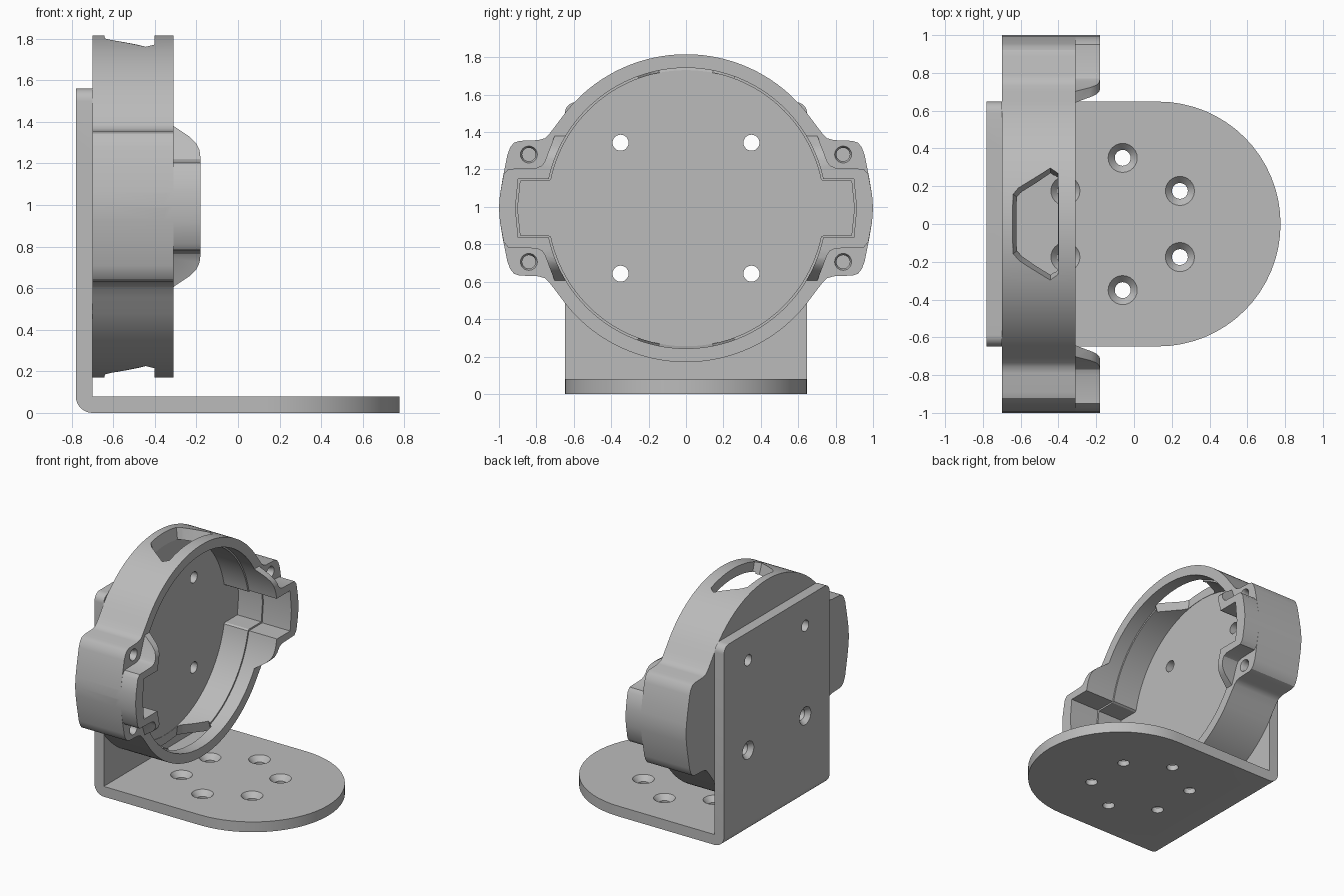
import bpy, bmesh
from math import sin, cos, radians, pi
from mathutils import Vector

cube = bpy.data.objects.get("Cube")
if cube:
    bpy.data.objects.remove(cube, do_unlink=True)

grey = bpy.data.materials.new("plain_grey")
grey.use_nodes = True
colour = (0.5, 0.5, 0.5, 1)
grey.diffuse_color = colour
grey.node_tree.nodes["Principled BSDF"].inputs["Base Color"].default_value = colour

MID = 0.993            # height of the ring axis
BACK, RIM = -0.70, -0.31


# Loft a 2D outline along an axis; a second outline gives a taper
def prism(name, pts, axis, a, b, pts2=None):
    place = {"x": lambda p, t: (t, p[0], p[1]),
             "y": lambda p, t: (p[0], t, p[1]),
             "z": lambda p, t: (p[0], p[1], t)}[axis]
    bm = bmesh.new()
    lo = [bm.verts.new(place(p, a)) for p in pts]
    hi = [bm.verts.new(place(p, b)) for p in (pts2 or pts)]
    bm.faces.new(lo)
    bm.faces.new(hi)
    n = len(lo)
    for i in range(n):
        j = (i + 1) % n
        bm.faces.new((lo[i], lo[j], hi[j], hi[i]))
    bmesh.ops.recalc_face_normals(bm, faces=bm.faces)
    mesh = bpy.data.meshes.new(name)
    bm.to_mesh(mesh)
    bm.free()
    mesh.materials.append(grey)
    ob = bpy.data.objects.new(name, mesh)
    bpy.context.collection.objects.link(ob)
    return ob


def arc(cx, cy, r, start, end, n):
    step = (end - start) / n
    return [(cx + r * cos(radians(start + step * i)),
             cy + r * sin(radians(start + step * i))) for i in range(n + 1)]


# Apply a boolean and discard the tool
def combine(ob, tool, mode="DIFFERENCE"):
    mod = ob.modifiers.new("bool", "BOOLEAN")
    mod.operation, mod.solver, mod.object = mode, "EXACT", tool
    bpy.context.view_layer.objects.active = ob
    bpy.ops.object.modifier_apply(modifier=mod.name)
    bpy.data.objects.remove(tool, do_unlink=True)


def hole(ob, axis, c, a, b, r1, r2=None):
    combine(ob, prism("drill", arc(*c, r1, 0, 345, 23), axis, a, b,
                      arc(*c, r2 or r1, 0, 345, 23)))


# Closed outline from one quarter (top to side), mirrored both ways about the axis
def four_way(quarter):
    side = quarter + [(y, -z) for y, z in reversed(quarter[:-1])]
    full = side + [(-y, z) for y, z in reversed(side[1:-1])]
    return [(y, z + MID) for y, z in full]


def smooth(ob):
    bpy.ops.object.select_all(action="DESELECT")
    ob.select_set(True)
    bpy.context.view_layer.objects.active = ob
    bpy.ops.object.shade_smooth_by_angle(angle=radians(30))


# Angle bracket: folded strip trimmed to a round-ended base and a rounded upright
fold = arc(-0.70, 0.08, 0.08, 180, 270, 8)
bracket = prism("angle_bracket",
                fold + [(0.78, 0), (0.78, 0.08), (-0.70, 0.08), (-0.70, 1.56), (-0.78, 1.56)],
                "y", -0.65, 0.65)
combine(bracket, prism("trim", arc(0.128, 0, 0.648, -90, 90, 32) + [(-0.9, 0.648), (-0.9, -0.648)],
                       "z", -0.1, 1.7), "INTERSECT")
combine(bracket, prism("trim", arc(0.588, 1.50, 0.06, 0, 90, 6) + arc(-0.588, 1.50, 0.06, 90, 180, 6)
                       + [(-0.648, -0.1), (0.648, -0.1)], "x", -1, 1), "INTERSECT")

# Ring of countersunk holes in the base
for k in range(6):
    a = radians(30 + 60 * k)
    c = (-0.06 + 0.35 * cos(a), 0.35 * sin(a))
    hole(bracket, "z", c, -0.1, 0.2, 0.042)
    hole(bracket, "z", c, 0.04, 0.081, 0.042, 0.078)

# Ring housing with side ears
ear = [(0.70, 0.437), (0.735, 0.392), (0.755, 0.374), (0.79, 0.364), (0.89, 0.36),
       (0.92, 0.35), (0.94, 0.325), (0.955, 0.285), (0.98, 0.16), (0.995, 0.07), (1.0, 0)]
housing = prism("ring_housing", four_way(arc(0, 0, 0.823, 90, 39, 24) + ear), "x", BACK, RIM)

# Raised walls on the ears, with sloping ends
wall = [(0.5, 0.393), (0.70, 0.393), (0.755, 0.25), (0.77, 0.228), (0.80, 0.215),
        (0.95, 0.21), (0.975, 0.18), (0.995, 0.07), (1.0, 0)]
slope = [(-0.36, 0.393), (RIM, 0.387), (-0.23, 0.333), (-0.20, 0.303), (-0.185, 0.27), (-0.18, 0.23)]
slope = slope + [(x, -z) for x, z in reversed(slope)]
half = wall + [(y, -z) for y, z in reversed(wall[:-1])]
for s in (1, -1):
    tab = prism("tab", [(s * y, z + MID) for y, z in half], "x", -0.36, -0.18)
    combine(tab, prism("trim", [(x, z + MID) for x, z in slope], "y", -1.1, 1.1), "INTERSECT")
    combine(housing, tab, "UNION")

# Stepped cavity reaching into the ears
for r, grow, a, b in ((0.738, 0, -0.625, -0.1), (0.75, 0.012, -0.42, -0.1)):
    quarter = arc(0, 0, r, 90, 12, 36) + [(0.885 + grow, 0.145 + grow), (0.90 + grow, 0)]
    quarter.insert(-2, (0.735, 0.145 + grow))
    combine(housing, prism("cavity", four_way(quarter), "x", a, b))

# Tapered windows in the top and bottom of the ring
outer = [(-0.65, 0.165), (-0.62, 0.205), (-0.445, 0.325), (-0.40, 0.29)]
inner = [(-0.59, 0.12), (-0.57, 0.14), (-0.44, 0.24), (-0.405, 0.21)]
outer, inner = [p + [(x, -y) for x, y in reversed(p)] for p in (outer, inner)]
for s in (1, -1):
    combine(housing, prism("window", inner, "z", MID + s * 0.6, MID + s * 0.85, outer))

# Blind screw holes in the ears, mounting holes through floor and upright
for sy in (1, -1):
    for sz in (1, -1):
        hole(housing, "x", (sy * 0.84, MID + sz * 0.287), -0.60, -0.25, 0.036)
        hole(housing, "x", (sy * 0.84, MID + sz * 0.287), -0.33, -0.30, 0.036, 0.05)
        c = (sy * 0.35, MID + sz * 0.35)
        for part in (housing, bracket):
            hole(part, "x", c, -0.9, -0.5, 0.043)
    hole(bracket, "x", (sy * 0.35, MID - 0.35), -0.781, -0.745, 0.07, 0.043)

smooth(bracket)
smooth(housing)
